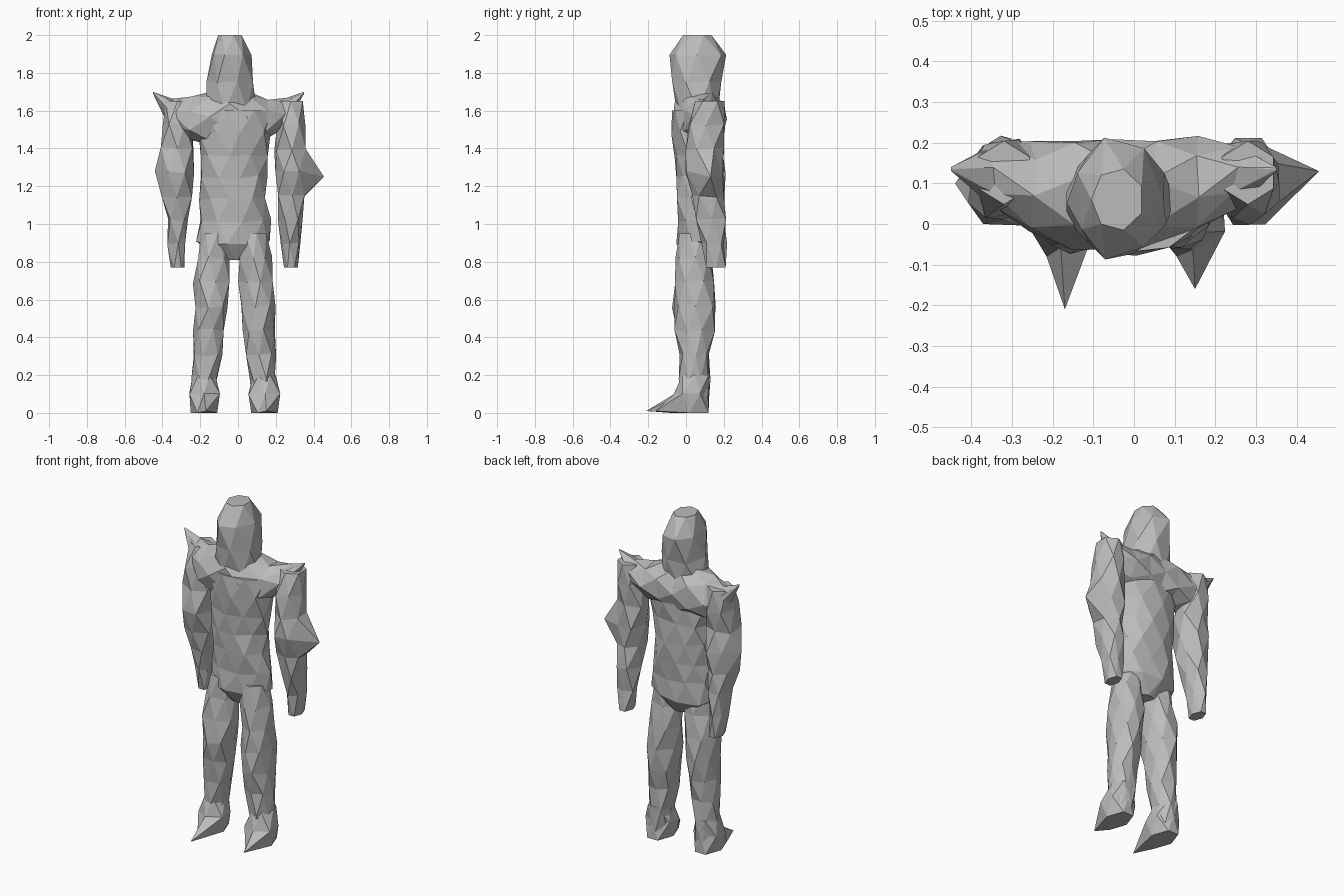
import bpy, bmesh, random
from math import sin, cos, pi, tau
from mathutils import Vector

random.seed(4)
cube = bpy.data.objects.get("Cube")
if cube:
    bpy.data.objects.remove(cube, do_unlink=True)

GREY = (0.5, 0.5, 0.5, 1)
stone = bpy.data.materials.new("plain grey")
stone.use_nodes = True
stone.diffuse_color = GREY
stone.node_tree.nodes["Principled BSDF"].inputs["Base Color"].default_value = GREY


def steps(start, end, count):
    """Evenly spaced values, both ends included."""
    return [start + (end - start) * i / (count - 1) for i in range(count)]


def oval(sides, turn):
    """Faceted oval that touches all four sides of a unit square."""
    angles = [tau * (k + turn) / sides for k in range(sides)]
    wide = max(abs(cos(a)) for a in angles)
    deep = max(abs(sin(a)) for a in angles)
    return [(cos(a) / wide / 2, sin(a) / deep / 2) for a in angles]


def level(z, width, depth, x=0, y=0):
    """Cross-section lying flat at a height."""
    return lambda u, v: Vector((x + u * width, y + v * depth, z))


def upright(x, front, back, bottom, top):
    """Cross-section standing across the body."""
    return lambda u, v: Vector((x, (front + back) / 2 + u * (back - front),
                                (bottom + top) / 2 + v * (top - bottom)))


def loft(name, rings, sides=6, spike=None, rough=0.01):
    """Skin the rings with staggered triangles, then drag the nearest corner out to a spike."""
    bm = bmesh.new()
    loops = []
    for i, place in enumerate(rings):
        shake = rough if 0 < i < len(rings) - 1 else 0
        loop = []
        for u, v in oval(sides, (i % 2) / 2):
            jitter = Vector([random.uniform(-shake, shake) for axis in "xyz"])
            loop.append(bm.verts.new(place(u, v) + jitter))
        loops.append(loop)
    for i, (low, high) in enumerate(zip(loops, loops[1:])):
        for k in range(sides):
            n = (k + 1) % sides
            if i % 2 == 0:
                bm.faces.new((low[k], low[n], high[k]))
                bm.faces.new((low[n], high[n], high[k]))
            else:
                bm.faces.new((low[k], low[n], high[n]))
                bm.faces.new((low[k], high[n], high[k]))
    bm.faces.new(loops[0])
    bm.faces.new(loops[-1])
    if spike:
        goal = Vector(spike)
        nearest = min(bm.verts, key=lambda vert: (vert.co - goal).length)
        nearest.co = goal
    caps = [face for face in bm.faces if len(face.verts) > 3]
    bmesh.ops.triangulate(bm, faces=caps)
    bmesh.ops.recalc_face_normals(bm, faces=bm.faces)
    mesh = bpy.data.meshes.new(name)
    bm.to_mesh(mesh)
    bm.free()
    mesh.materials.append(stone)
    bpy.context.collection.objects.link(bpy.data.objects.new(name, mesh))


# Hooded head running down into the neck
face = dict(x=-0.04, y=0.06)
loft("head", [
    level(z=1.6, width=0.28, depth=0.22, **face),
    level(z=1.75, width=0.25, depth=0.27, **face),
    level(z=1.9, width=0.22, depth=0.3, **face),
    level(z=2, width=0.13, depth=0.15, **face),
], sides=7)

# Torso: narrow crotch, wide hips, drawn-in waist, deeper chest
body = dict(x=-0.02, y=0.06)
torso = [level(z=0.81, width=0.12, depth=0.1, **body)]
for z in steps(0.9, 1.6, 7):
    waist = sin(pi * (z - 0.9) / 0.6)
    torso.append(level(z, width=0.4 - 0.05 * waist, depth=0.14 + 0.08 * z, **body))
loft("torso", torso, sides=9)

# Shoulder yoke, thinning to an upturned spike at each end
yoke = []
for t in steps(-1, 1, 9):
    yoke.append(upright(
        x=-0.05 + 0.4 * t,
        front=-0.07 + 0.2 * t * t,
        back=0.21 - 0.07 * t ** 6,
        bottom=1.42 + 0.27 * t ** 4,
        top=1.69 + 0.03 * cos(tau * t * 0.8)))
loft("shoulders", yoke, sides=7)

# Arms, legs and feet, mirrored about the body's slightly offset middle
elbows = {"right": (-0.44, 0.1, 1.28), "left": (0.455, 0.13, 1.25)}
toes = {"right": (-0.17, -0.21, 0.01), "left": (0.15, -0.16, 0.01)}
for side, sign in (("right", -1), ("left", 1)):
    middle = body["x"]

    # Arm: thin hand, swelling to the elbow and upper arm
    arm = []
    for z in steps(0.77, 1.65, 8):
        swell = sin(pi * (z - 0.7) / 1.3) ** 2
        width = 0.07 + 0.1 * swell
        arm.append(level(z, width, depth=width + 0.03,
                         x=middle + sign * 0.3, y=0.16 - 0.06 * swell))
    loft(side + "_arm", arm, spike=elbows[side])

    # Leg: slim shin, fuller knee and thigh
    leg = []
    for z in steps(0.05, 0.95, 8):
        swell = sin(pi * z / 1.2) ** 4
        leg.append(level(z, width=0.14 + 0.05 * swell, depth=0.15 + 0.07 * swell,
                         x=middle + sign * (0.16 - 0.06 * z), y=0.045))
    loft(side + "_leg", leg, sides=7)

    # Foot: low wedge drawn forward to a pointed toe
    ankle = middle + sign * 0.16
    loft(side + "_foot", [
        level(z=0, width=0.14, depth=0.2, x=ankle, y=0.02),
        level(z=0.1, width=0.16, depth=0.18, x=ankle, y=0.03),
        level(z=0.2, width=0.12, depth=0.14, x=ankle, y=0.05),
    ], spike=toes[side], rough=0.005)
